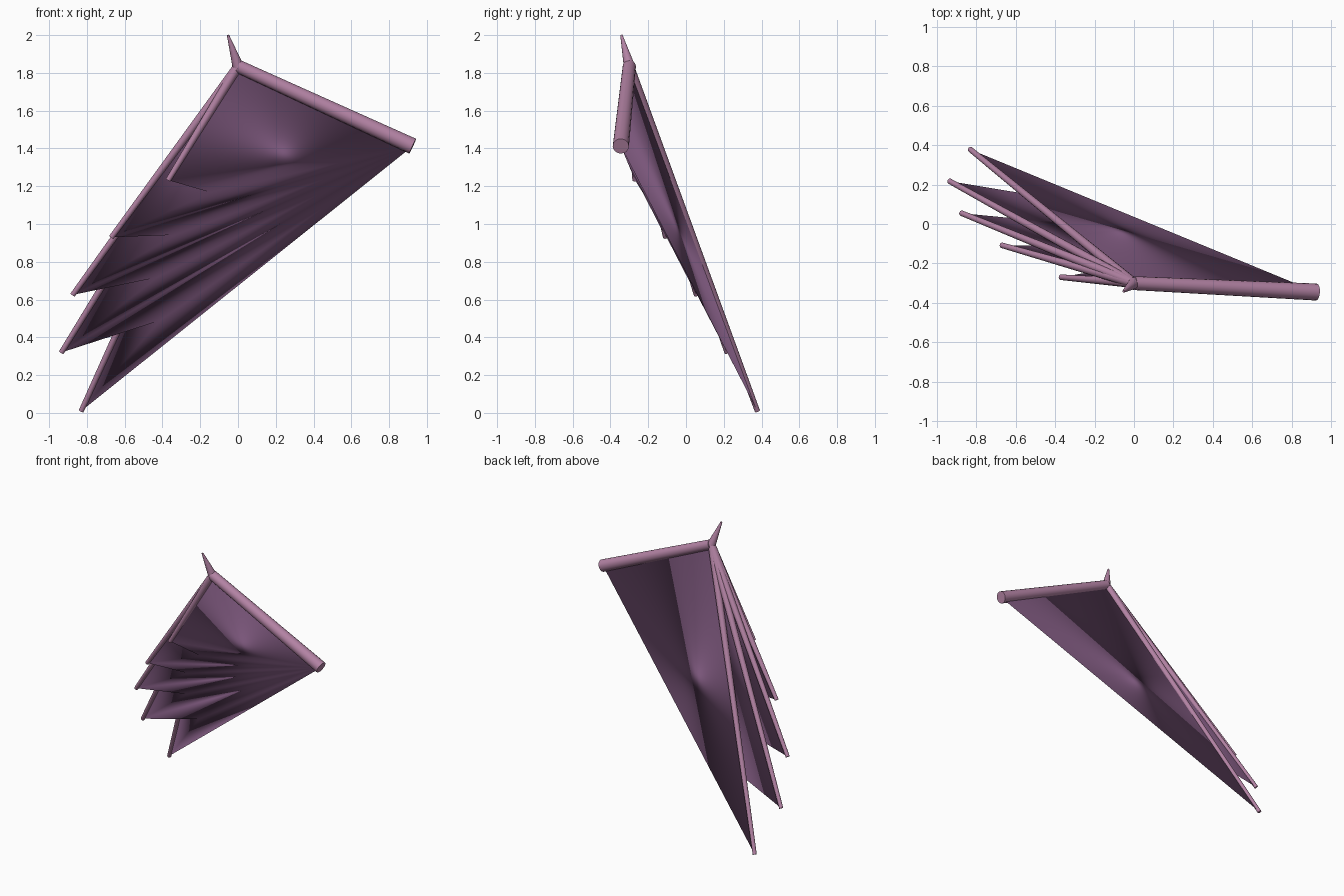
import bpy
from mathutils import Vector

cube = bpy.data.objects.get("Cube")
if cube:
    bpy.data.objects.remove(cube, do_unlink=True)


def make_material(name, rgb):
    mat = bpy.data.materials.new(name)
    mat.use_nodes = True
    mat.diffuse_color = (*rgb, 1)
    bsdf = mat.node_tree.nodes["Principled BSDF"]
    bsdf.inputs["Base Color"].default_value = (*rgb, 1)
    bsdf.inputs["Roughness"].default_value = 0.8
    return mat


bone_mat = make_material("dusty pink bone", (0.45, 0.225, 0.37))
skin_mat = make_material("dark purple skin", (0.19, 0.09, 0.19))

# Joints: wrist, far end of the arm, and finger tips from longest to shortest
wrist = Vector((0, -0.30, 1.835))
arm_end = Vector((0.925, -0.345, 1.412))
claw_tip = Vector((-0.053, -0.342, 2.0))
tips = [Vector(p) for p in (
    (-0.83, 0.378, 0.01),
    (-0.935, 0.217, 0.32),
    (-0.875, 0.055, 0.625),
    (-0.67, -0.108, 0.93),
    (-0.37, -0.27, 1.232))]


def make_bone(name, start, end, r_start, r_end):
    """Tapered round bone between two points."""
    axis = end - start
    bpy.ops.mesh.primitive_cone_add(
        vertices=16, radius1=r_start, radius2=r_end, depth=axis.length,
        location=(start + end) / 2,
        rotation=axis.to_track_quat('Z', 'Y').to_euler())
    bone = bpy.context.object
    bone.name = name
    bone.data.materials.append(bone_mat)
    bpy.ops.object.shade_smooth_by_angle()


make_bone("arm", wrist, arm_end, 0.035, 0.043)
make_bone("claw", wrist, claw_tip, 0.03, 0.006)
for i, tip in enumerate(tips):
    make_bone(f"finger_{i + 1}", wrist, tip, 0.025, 0.014)

# Scalloped rim: a notch between each pair of tips, pulled toward the arm end
rim = [tips[0]]
for a, b in zip(tips, tips[1:]):
    rim += [((a + b) / 2).lerp(arm_end, 0.26), b]

# Wing skin: rim fanned to the wrist and to the arm end, closed by two sheets
verts = [wrist, arm_end] + rim
first, last = 2, len(verts) - 1
faces = [(0, first, 1), (0, 1, last)]
for i in range(first, last):
    faces += [(0, i + 1, i), (1, i, i + 1)]

mesh = bpy.data.meshes.new("wing_membrane")
mesh.from_pydata(verts, [], faces)
mesh.materials.append(skin_mat)
mesh.shade_smooth()
membrane = bpy.data.objects.new("wing_membrane", mesh)
bpy.context.collection.objects.link(membrane)
